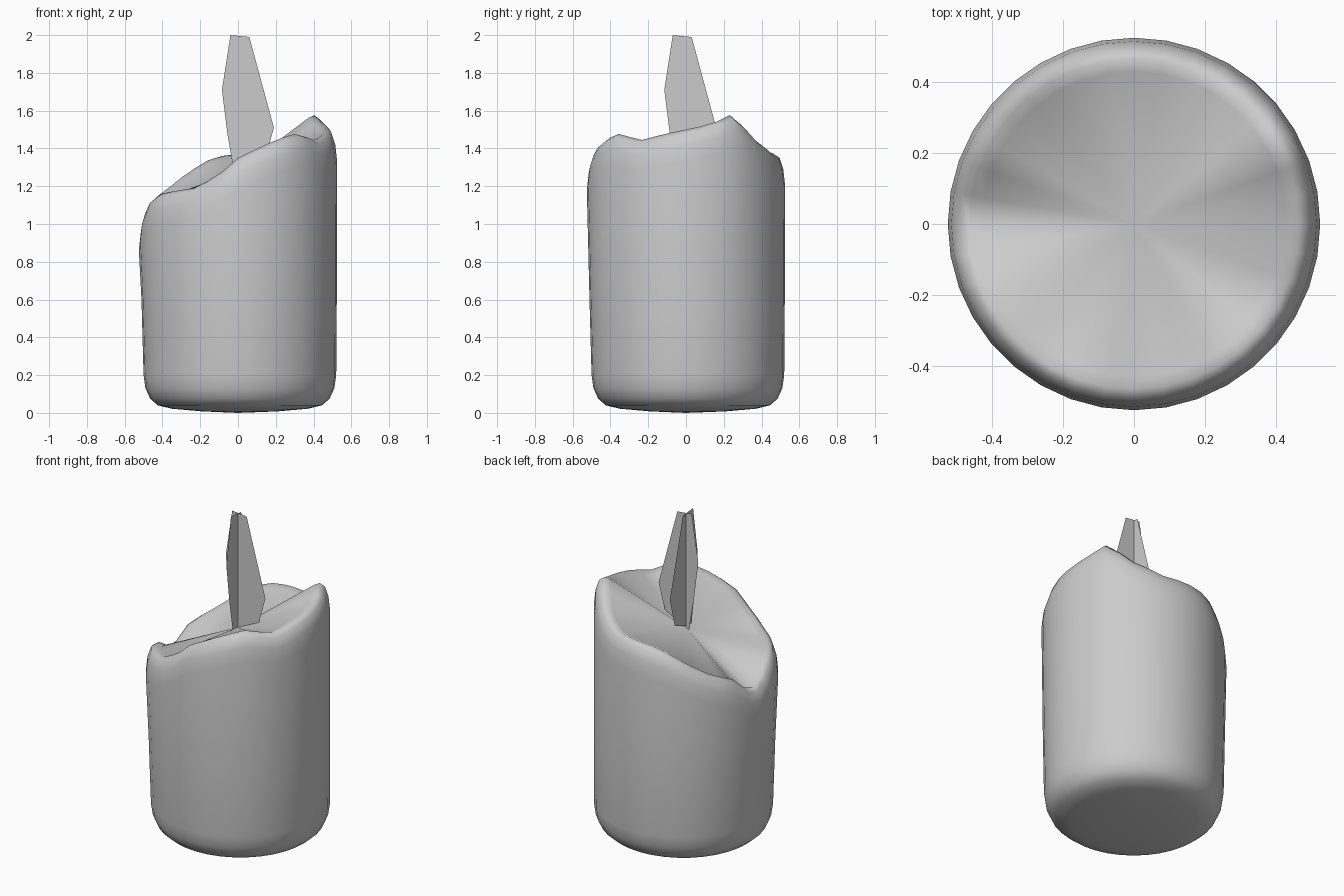
import bpy, bmesh
from math import cos, sin, radians

if "Cube" in bpy.data.objects:
    bpy.data.objects.remove(bpy.data.objects["Cube"])

SIDES = 36

# Melted rim: (angle in degrees, height)
RIM = [(0, 1.5), (17, 1.53), (31, 1.58), (50, 1.45), (70, 1.38), (90, 1.37),
       (106, 1.355), (125, 1.27), (140, 1.2), (160, 1.13), (172, 1.04),
       (182, 1.03), (195, 1.12), (210, 1.16), (240, 1.19), (256, 1.25),
       (270, 1.35), (288, 1.42), (308, 1.48), (330, 1.445), (348, 1.48), (360, 1.5)]


def rim_height(a):
    for (a0, z0), (a1, z1) in zip(RIM, RIM[1:]):
        if a0 <= a <= a1:
            return z0 + (z1 - z0) * (a - a0) / (a1 - a0)


def make_object(name, bm):
    mesh = bpy.data.meshes.new(name)
    bm.to_mesh(mesh)
    bm.free()
    obj = bpy.data.objects.new(name, mesh)
    bpy.context.collection.objects.link(obj)
    return obj


# Candle body: rings given by radius, centre shift, height and whether the
# height is measured down from the melted rim
RINGS = [(0.2, 0.01, 0.008, False), (0.36, 0.01, 0.022, False),
         (0.435, 0.01, 0.04, False), (0.475, 0.01, 0.075, False),
         (0.5, 0.01, 0.13, False), (0.51, 0.01, 0.2, False),
         (0.517, 0.006, 0.6, False), (0.525, 0, -0.17, True),
         (0.515, 0, -0.08, True), (0.495, 0, -0.02, True),
         (0.465, 0, 0.0, True), (0.43, 0, -0.015, True)]
bm = bmesh.new()
rings = []
for r, shift, z, from_rim in RINGS:
    ring = []
    for i in range(SIDES):
        a = 360 * i / SIDES
        h = rim_height(a) + z if from_rim else z
        ring.append(bm.verts.new((r * cos(radians(a)) + shift,
                                  r * sin(radians(a)) + shift, h)))
    rings.append(ring)
bottom = bm.verts.new((0, 0, 0))
pool = bm.verts.new((0, 0, 1.28))
for i in range(SIDES):
    j = (i + 1) % SIDES
    for lo, hi in zip(rings, rings[1:]):
        bm.faces.new((lo[i], lo[j], hi[j], hi[i]))
    bm.faces.new((bottom, rings[0][j], rings[0][i]))
    bm.faces.new((pool, rings[-1][i], rings[-1][j]))
for f in bm.faces:
    f.smooth = True
make_object("candle_body", bm)

# Flame: two crossed flat cards sharing one outline
FLAME = [(-0.02, 1.27), (0.14, 1.33), (0.19, 1.51), (0.06, 1.99),
         (-0.04, 2.0), (-0.085, 1.71), (-0.055, 1.47)]
for name, along_y in (("flame_card_x", False), ("flame_card_y", True)):
    bm = bmesh.new()
    bm.faces.new([bm.verts.new((0, u - 0.03, z) if along_y else (u, 0, z))
                  for u, z in FLAME])
    make_object(name, bm)
